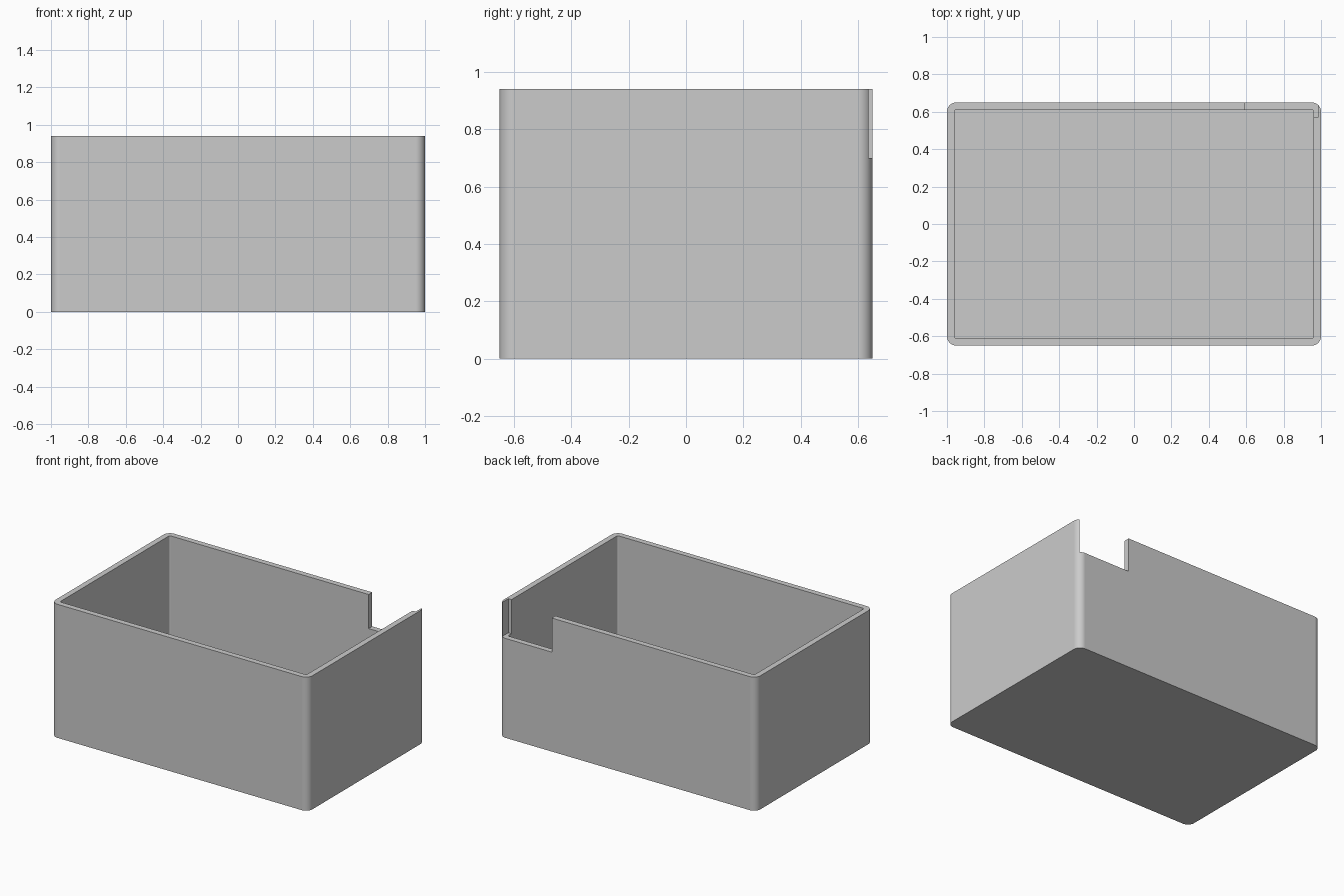
import bpy
import bmesh

default = bpy.data.objects.get("Cube")
if default:
    bpy.data.objects.remove(default, do_unlink=True)

WIDTH, DEPTH, HEIGHT = 2.0, 1.3, 0.94
WALL, RADIUS = 0.04, 0.05

grey = bpy.data.materials.new("plain grey")
grey.use_nodes = True
colour = (0.6, 0.6, 0.6, 1)
grey.diffuse_color = colour
grey.node_tree.nodes["Principled BSDF"].inputs["Base Color"].default_value = colour


def block(name, low, high, radius=0):
    """Box between two corners, with optional rounded vertical edges."""
    bm = bmesh.new()
    bmesh.ops.create_cube(bm, size=1)
    for v in bm.verts:
        v.co = [(a + b) / 2 + c * (b - a) for a, b, c in zip(low, high, v.co)]
    if radius:
        upright = [e for e in bm.edges
                   if abs(e.verts[0].co.z - e.verts[1].co.z) > 0.1]
        bmesh.ops.bevel(bm, geom=upright, offset=radius, segments=10,
                        profile=0.5, affect='EDGES')
    mesh = bpy.data.meshes.new(name)
    bm.to_mesh(mesh)
    bm.free()
    mesh.materials.append(grey)
    obj = bpy.data.objects.new(name, mesh)
    bpy.context.collection.objects.link(obj)
    return obj


# Outer shell with rounded upright corners
x, y = WIDTH / 2, DEPTH / 2
box = block("open_box", (-x, -y, 0), (x, y, HEIGHT), RADIUS)

# Hollow interior, and the notch at the back left corner
cutters = [
    block("cavity_cutter", (WALL - x, WALL - y, WALL),
          (x - WALL, y - WALL, HEIGHT + 0.1), RADIUS - WALL),
    block("notch_cutter", (0.59, 0.57, 0.70), (0.985, y + 0.1, HEIGHT + 0.2)),
]

bpy.ops.object.select_all(action='DESELECT')
box.select_set(True)
bpy.context.view_layer.objects.active = box
for cutter in cutters:
    cutter.hide_render = True
    cut = box.modifiers.new(cutter.name, 'BOOLEAN')
    cut.operation = 'DIFFERENCE'
    cut.solver = 'EXACT'
    cut.object = cutter
    bpy.ops.object.modifier_apply(modifier=cut.name)
    bpy.data.objects.remove(cutter, do_unlink=True)

# Smooth corners, crisp rims and flat walls
bpy.ops.object.shade_smooth_by_angle(angle=0.6)
normals = box.modifiers.new("flat_walls", 'WEIGHTED_NORMAL')
normals.keep_sharp = True
